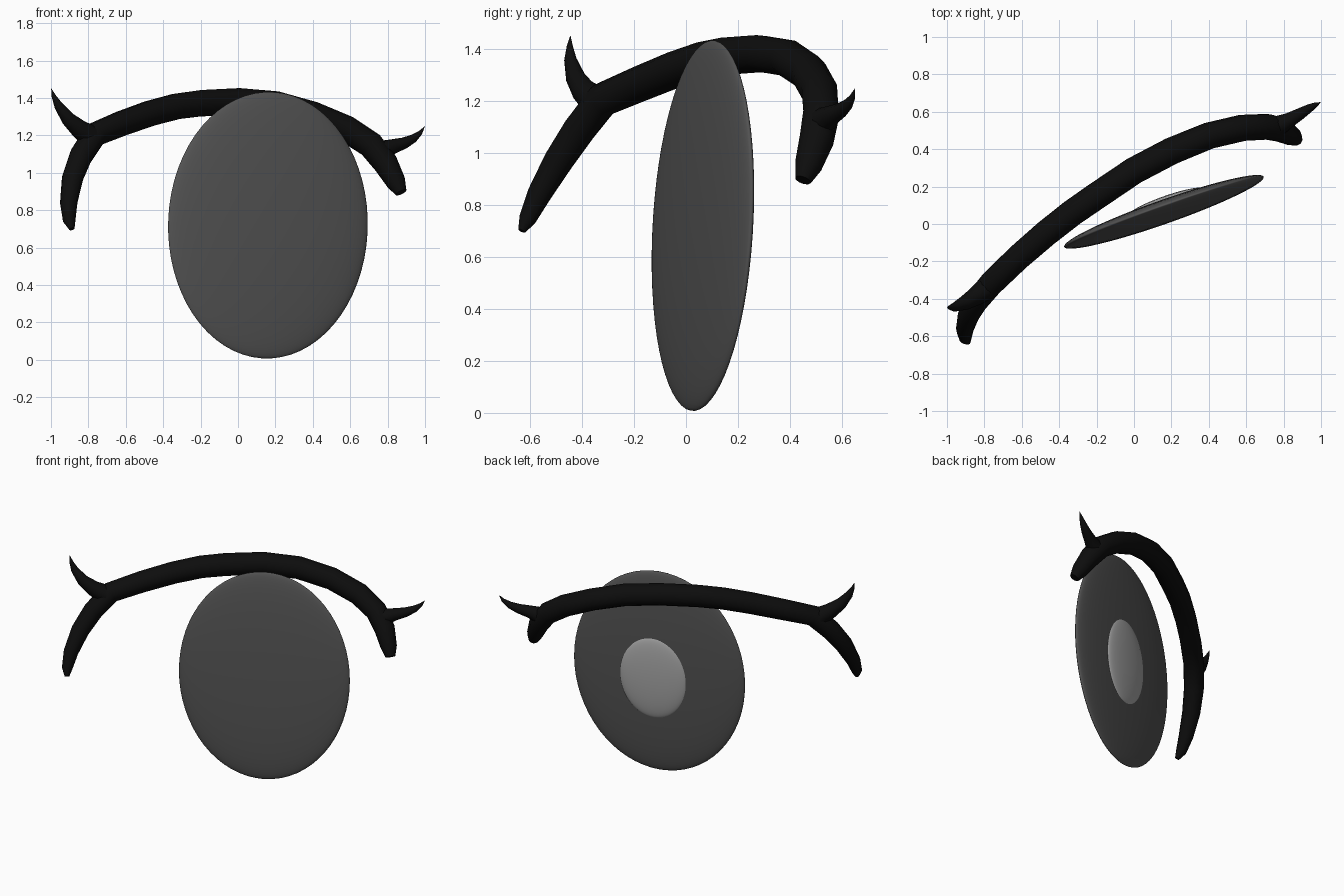
import bpy, math
from mathutils import Vector, Matrix

if "Cube" in bpy.data.objects:
    bpy.data.objects.remove(bpy.data.objects["Cube"])


def material(name, rgb):
    m = bpy.data.materials.new(name)
    m.diffuse_color = (*rgb, 1)
    m.use_nodes = True
    m.node_tree.nodes["Principled BSDF"].inputs["Base Color"].default_value = m.diffuse_color
    return m


BLACK = material("lash black", (0.004, 0.004, 0.004))
DARK = material("iris dark grey", (0.085, 0.085, 0.085))
LIGHT = material("pupil light grey", (0.40, 0.40, 0.40))

# Tilted frame shared by the iris and pupil
a = math.atan2(0.187, 0.535)
u0 = Vector((math.cos(a), math.sin(a), 0))
w0 = Vector((-math.sin(a), math.cos(a), 0))
v = (u0 * 0.066 + w0 * 0.047 + Vector((0, 0, 1))).normalized()
u = (u0 - v * u0.dot(v)).normalized()
n = v.cross(u).normalized()
if n.dot(w0) < 0:
    n = -n
CENTRE = Vector((0.16, 0.065, 0.72))


def lens(name, offset, radii, mat):
    """Flattened ellipsoid: offset and radii along width, depth, height."""
    bpy.ops.mesh.primitive_uv_sphere_add(segments=64, ring_count=32)
    ob = bpy.context.object
    ob.name = name
    c = CENTRE + u * offset[0] + n * offset[1] + v * offset[2]
    rot = Matrix((u, n, v)).transposed().to_4x4()
    ob.data.transform(Matrix.Translation(c) @ rot @ Matrix.Diagonal((*radii, 1)))
    ob.data.materials.append(mat)
    bpy.ops.object.shade_smooth()


def tube(name, pts, mat):
    """Round tube through (x, y, z, radius) points."""
    cu = bpy.data.curves.new(name, 'CURVE')
    cu.dimensions = '3D'
    cu.bevel_depth = 1.0
    cu.bevel_resolution = 3
    cu.use_fill_caps = True
    cu.twist_mode = 'MINIMUM'
    sp = cu.splines.new('POLY')
    sp.points.add(len(pts) - 1)
    for p, (x, y, z, r) in zip(sp.points, pts):
        p.co = (x, y, z, 1)
        p.radius = r
    ob = bpy.data.objects.new(name, cu)
    bpy.context.collection.objects.link(ob)
    bpy.ops.object.select_all(action='DESELECT')
    ob.select_set(True)
    bpy.context.view_layer.objects.active = ob
    bpy.ops.object.convert(target='MESH')
    ob = bpy.context.object
    ob.name = name
    ob.data.materials.clear()
    ob.data.materials.append(mat)
    bpy.ops.object.shade_smooth_by_angle(angle=math.radians(40))


# Iris disc and the pupil bulging from its back
lens("iris", (0, 0, 0), (0.565, 0.055, 0.714), DARK)
lens("pupil", (0.03, 0.043, -0.03), (0.222, 0.035, 0.29), LIGHT)

# Upper lash line, sweeping over the eye
tube("lash_line", [
    (-0.888, -0.632, 0.70, 0.015), (-0.902, -0.61, 0.745, 0.034),
    (-0.905, -0.565, 0.84, 0.047), (-0.885, -0.49, 0.97, 0.058),
    (-0.84, -0.41, 1.09, 0.064), (-0.765, -0.32, 1.205, 0.067),
    (-0.62, -0.18, 1.265, 0.069), (-0.47, -0.05, 1.318, 0.071),
    (-0.33, 0.06, 1.355, 0.072), (-0.2, 0.15, 1.372, 0.073),
    (0.0, 0.285, 1.382, 0.073), (0.2, 0.39, 1.365, 0.073),
    (0.4, 0.472, 1.31, 0.072), (0.58, 0.514, 1.235, 0.072),
    (0.71, 0.52, 1.15, 0.071), (0.79, 0.502, 1.05, 0.067),
    (0.845, 0.47, 0.95, 0.053), (0.872, 0.45, 0.895, 0.032)], BLACK)

# Flicked lashes at both corners
tube("left_lash", [
    (-0.79, -0.345, 1.195, 0.062), (-0.85, -0.39, 1.235, 0.05),
    (-0.91, -0.425, 1.29, 0.038), (-0.96, -0.445, 1.36, 0.024),
    (-0.985, -0.447, 1.41, 0.012), (-0.998, -0.445, 1.45, 0.001)], BLACK)
tube("right_lash", [
    (0.77, 0.525, 1.12, 0.055), (0.83, 0.555, 1.142, 0.04),
    (0.89, 0.59, 1.16, 0.031), (0.94, 0.62, 1.185, 0.022),
    (0.975, 0.64, 1.215, 0.012), (0.998, 0.65, 1.247, 0.001)], BLACK)
